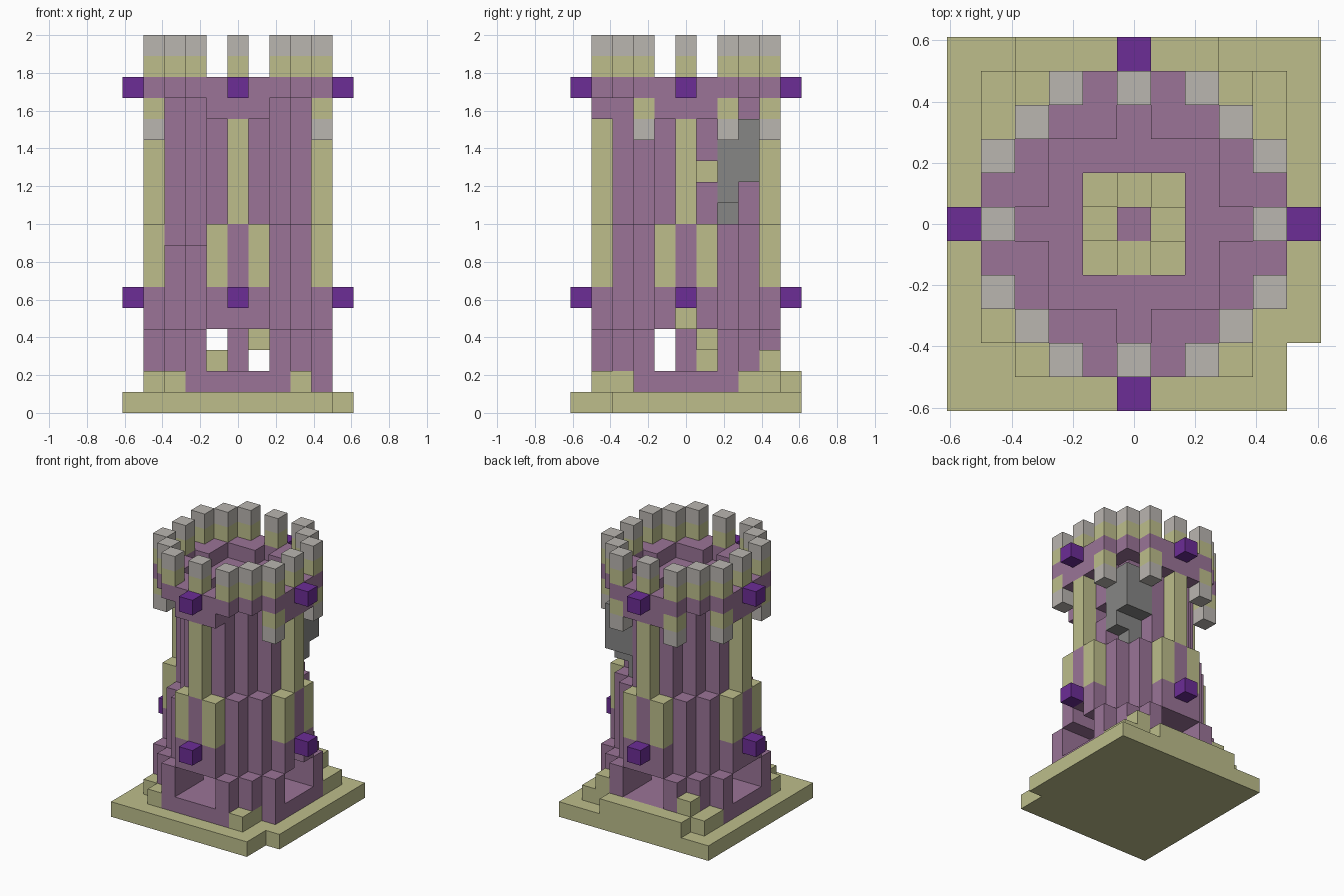
import bpy
import bmesh
from mathutils import Vector

cube = bpy.data.objects.get("Cube")
if cube:
    bpy.data.objects.remove(cube, do_unlink=True)

U = 2 / 18          # edge of one block
cells = {}          # (x, y, level) -> (part name, material name)

COLOURS = {
    "mauve stone": (0.325, 0.175, 0.31),
    "olive stone": (0.51, 0.515, 0.26),
    "pale grey stone": (0.49, 0.465, 0.435),
    "dark grey stone": (0.24, 0.24, 0.235),
    "violet gem": (0.15, 0.026, 0.305),
}


def make_material(name, rgb):
    m = bpy.data.materials.new(name)
    m.use_nodes = True
    m.diffuse_color = (*rgb, 1)
    bsdf = m.node_tree.nodes["Principled BSDF"]
    bsdf.inputs["Base Color"].default_value = (*rgb, 1)
    bsdf.inputs["Roughness"].default_value = 0.9
    return m


MATS = {n: make_material(n, c) for n, c in COLOURS.items()}


def fill(part, colour, levels, rule):
    """Place blocks of one part wherever the plan rule holds."""
    for k in levels:
        for i in range(-5, 6):
            for j in range(-5, 6):
                if rule(i, j):
                    cells[i, j, k] = (part, colour)


def carve(levels, rule):
    for c in [c for c in cells if c[2] in levels and rule(c[0], c[1])]:
        del cells[c]


def disc(r2):
    return lambda i, j: i * i + j * j <= r2


def at(*spots):
    return lambda i, j: (i, j) in spots


def mirrored(a, b):
    """All mirrored and swapped copies of one plan position."""
    return lambda i, j: sorted((abs(i), abs(j))) == sorted((a, b))


MAUVE, OLIVE, PALE, GREY, GEM = COLOURS

# Ground slab and the olive steps around the foot
fill("ground_slab", OLIVE, [0], lambda i, j: not (i == 5 and j < -3))
fill("foot_steps", OLIVE, [1], lambda i, j: j == 5 and -3 <= i <= 2)
fill("foot_steps", OLIVE, [1], lambda i, j: j in (3, 4) and abs(i) <= 4)
fill("foot_steps", OLIVE, [1], at((3, -4), (-3, -4), (-4, -3)))
fill("foot_steps", OLIVE, [2], at((3, 4), (-3, 4)))

# Wide lower body, with olive panels on its upper part
fill("lower_body", MAUVE, range(1, 4), disc(20))
fill("foot_steps", OLIVE, [1], at((3, -3), (-3, -3)))
fill("lower_body", MAUVE, range(4, 9), disc(17))
fill("wall_panels", OLIVE, range(6, 9), mirrored(4, 1))
carve([8], at((-3, -2), (-2, -3)))

# Slim shaft with one olive pillar per side
fill("shaft", MAUVE, range(9, 15), disc(12))
fill("pillars", OLIVE, range(9, 14), mirrored(4, 0))

# Flared head, corbels, parapet band and merlons
fill("head", MAUVE, [14], lambda i, j: max(abs(i), abs(j)) == 4 and min(abs(i), abs(j)) <= 1)
for level, colour in ((13, PALE), (14, OLIVE)):
    fill("corbels", colour, [level], at((4, 2), (4, -2), (-4, 2), (-4, -2), (2, 4), (-2, 4)))
fill("parapet_band", MAUVE, [15], disc(20))
carve([15], lambda i, j: max(abs(i), abs(j)) <= 2 or mirrored(3, 0)(i, j))
for level, colour in ((16, OLIVE), (17, PALE)):
    for spot in ((4, 0), (4, 2), (3, 3)):
        fill("merlons", colour, [level], mirrored(*spot))

# Stepped grey bay on the back corner
fill("bay", GREY, [9, 10], at((2, 2)))
fill("bay", GREY, range(10, 14), at((3, 2)))
fill("bay", GREY, range(11, 14), at((2, 3), (3, 3)))

# Hollow stairwell, doorways on four sides, arch and window
carve(range(2, 15), lambda i, j: max(abs(i), abs(j)) <= 1)
carve([2, 3], lambda i, j: min(abs(i), abs(j)) <= 1 and max(abs(i), abs(j)) <= 4
      and cells.get((i, j, 2), ("",))[0] != "foot_steps")
carve([4], lambda i, j: j == 0 and i > 0)
carve([11], lambda i, j: j == 1 and i > 0)

# Spiral stair around a central post
ring = [(-1, 1), (0, 1), (1, 1), (1, 0), (1, -1), (0, -1), (-1, -1), (-1, 0)]
fill("stair_post", MAUVE, range(2, 15), at((0, 0)))
fill("spiral_stair", OLIVE, [2], at(ring[0]))
for level in range(2, 15):
    fill("spiral_stair", OLIVE, [level], at(ring[(level - 1) % 8]))

# Gems at two heights on all four sides
fill("gems", GEM, [5, 15], mirrored(5, 0))

DIRS = [Vector(d) for d in ((1, 0, 0), (-1, 0, 0), (0, 1, 0), (0, -1, 0), (0, 0, 1), (0, 0, -1))]


def build(part):
    """Turn the blocks of a part into a mesh of their exposed sides."""
    own = {c: v[1] for c, v in cells.items() if v[0] == part}
    names = sorted(set(own.values()))
    bm = bmesh.new()
    for c, colour in own.items():
        centre = Vector((c[0], c[1], c[2] + 0.5))
        for d in DIRS:
            if tuple(int(a + b) for a, b in zip(c, d)) in cells:
                continue
            u = Vector((d.y, d.z, d.x))
            v = d.cross(u)
            corners = [(-1, -1), (1, -1), (1, 1), (-1, 1)]
            verts = [bm.verts.new((centre + (d + u * p + v * q) / 2) * U) for p, q in corners]
            bm.faces.new(verts).material_index = names.index(colour)
    bmesh.ops.remove_doubles(bm, verts=bm.verts, dist=U / 100)
    mesh = bpy.data.meshes.new(part)
    bm.to_mesh(mesh)
    bm.free()
    for n in names:
        mesh.materials.append(MATS[n])
    bpy.context.collection.objects.link(bpy.data.objects.new(part, mesh))


for part in sorted({v[0] for v in cells.values()}):
    build(part)
